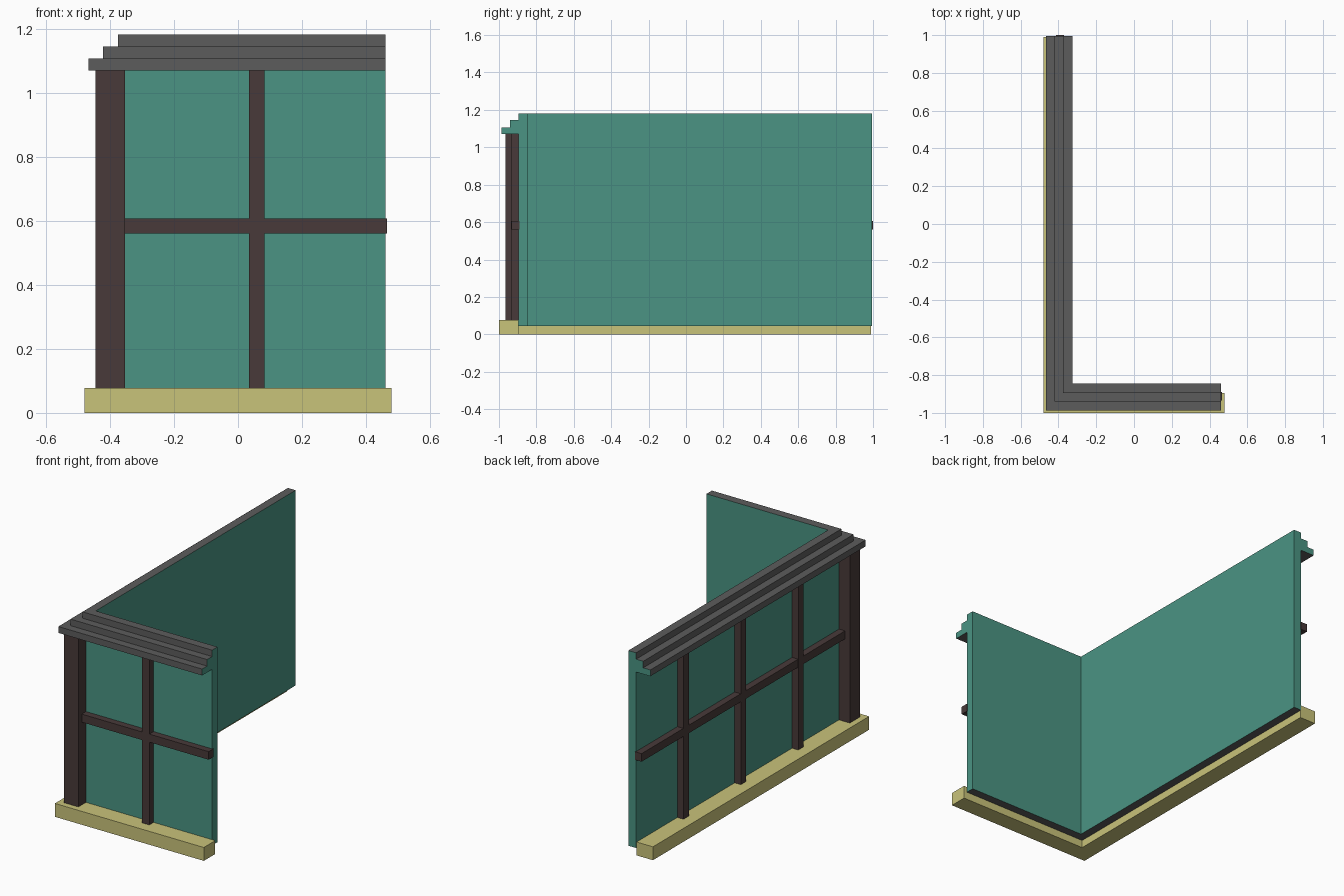
import bpy, bmesh
from mathutils import Vector

if "Cube" in bpy.data.objects:
    bpy.data.objects.remove(bpy.data.objects["Cube"], do_unlink=True)


def material(name, rgb):
    m = bpy.data.materials.new(name)
    m.use_nodes = True
    m.diffuse_color = (*rgb, 1)
    m.node_tree.nodes["Principled BSDF"].inputs["Base Color"].default_value = (*rgb, 1)
    return m


GREEN = material("teal_plaster", (0.069, 0.296, 0.227))
GREY = material("grey_trim", (0.107, 0.107, 0.107))
BROWN = material("dark_timber", (0.065, 0.042, 0.041))
SAND = material("sand_stone", (0.584, 0.546, 0.195))

# Outer wall planes of the two legs; u is the distance outward from them
FACE_X, FACE_Y = -0.375, -0.895


def finish(name, bm, mats):
    bmesh.ops.recalc_face_normals(bm, faces=bm.faces)
    mesh = bpy.data.meshes.new(name)
    bm.to_mesh(mesh)
    bm.free()
    for m in mats:
        mesh.materials.append(m)
    ob = bpy.data.objects.new(name, mesh)
    bpy.context.collection.objects.link(ob)
    return ob


def sweep_corner(name, profile, end_x, end_y, mats):
    """Run a (u, z) profile along the front, mitre the corner, then along the side."""
    bm = bmesh.new()
    rings = [
        [bm.verts.new((end_x, FACE_Y - u, z)) for u, z in profile],
        [bm.verts.new((FACE_X - u, FACE_Y - u, z)) for u, z in profile],
        [bm.verts.new((FACE_X - u, end_y, z)) for u, z in profile],
    ]
    n = len(profile)
    for a, b in zip(rings, rings[1:]):
        for i in range(n):
            j = (i + 1) % n
            bm.faces.new((a[i], a[j], b[j], b[i]))
    bm.faces.new(rings[0])
    bm.faces.new(rings[-1])
    return finish(name, bm, mats)


def box(name, lo, hi, mat):
    bm = bmesh.new()
    bmesh.ops.create_cube(bm, size=1)
    lo, hi = Vector(lo), Vector(hi)
    for v in bm.verts:
        v.co = (lo + hi) / 2 + v.co * (hi - lo)
    return finish(name, bm, [mat])


def band(u0, u1, z0, z1):
    return [(u0, z0), (u1, z0), (u1, z1), (u0, z1)]


# Wall with stepped cornice
EAVE = 1.07
wall = sweep_corner("wall_with_cornice", [
    (-0.05, 0.045), (0, 0.045), (0, EAVE), (0.092, EAVE), (0.092, 1.107),
    (0.046, 1.107), (0.046, 1.145), (0, 1.145), (0, 1.182), (-0.05, 1.182),
], 0.46, 0.995, [GREEN, GREY])

# Grey on level faces and on the outward risers of the cornice
for f in wall.data.polygons:
    riser = f.center.z > EAVE and min(f.normal.x, f.normal.y) < -0.9
    if abs(f.normal.z) > 0.9 or riser:
        f.material_index = 1

# Stone footing
sweep_corner("footing", band(0, 0.105, 0, 0.078), 0.48, 0.99, [SAND])

# Horizontal timber rail
sweep_corner("middle_rail", band(-0.005, 0.039, 0.56, 0.607), 0.465, 1.0, [BROWN])

# Corner post and thin posts
LOW, WIDE = 0.05, 0.048
box("corner_post", (FACE_X - 0.07, FACE_Y - 0.07, LOW),
    (FACE_X + 0.022, FACE_Y + 0.022, EAVE), BROWN)
box("front_post", (0.035, FACE_Y - 0.04, LOW),
    (0.035 + WIDE, FACE_Y + 0.005, EAVE), BROWN)
for i in range(3):
    y = -0.465 + i * 0.528
    box(f"side_post_{i + 1}", (FACE_X - 0.04, y - WIDE / 2, LOW),
        (FACE_X + 0.005, y + WIDE / 2, EAVE), BROWN)
